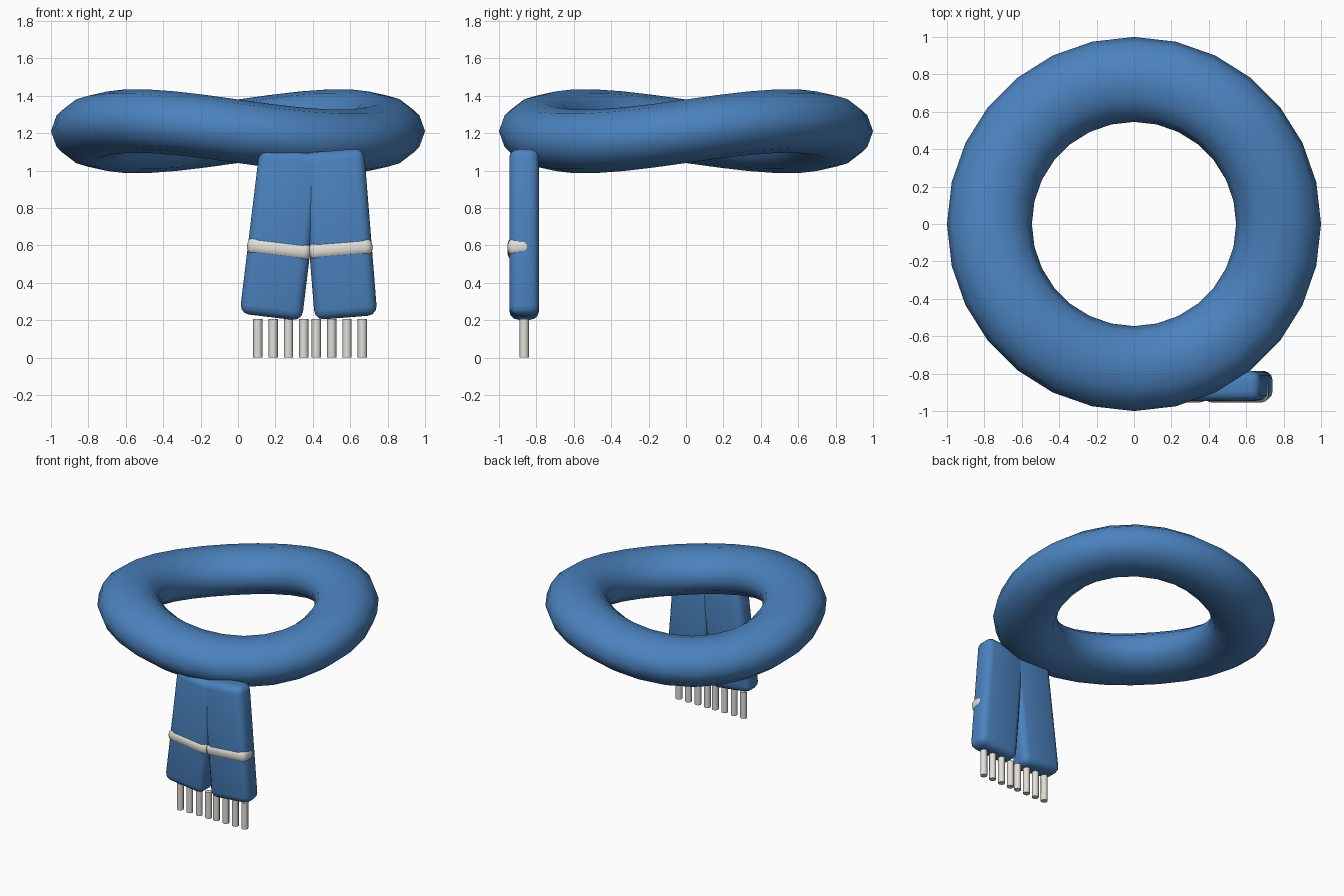
import bpy, bmesh, math
from mathutils import Matrix

if "Cube" in bpy.data.objects:
    bpy.data.objects.remove(bpy.data.objects["Cube"])

def material(name, rgb):
    m = bpy.data.materials.new(name)
    m.diffuse_color = (*rgb, 1)
    m.use_nodes = True
    m.node_tree.nodes["Principled BSDF"].inputs["Base Color"].default_value = m.diffuse_color
    return m

BLUE = material("blue wool", (0.07, 0.225, 0.52))
CREAM = material("pale trim", (0.76, 0.74, 0.69))

def make(name, bm, mat, angle=180):
    bmesh.ops.recalc_face_normals(bm, faces=bm.faces)
    me = bpy.data.meshes.new(name)
    bm.to_mesh(me)
    bm.free()
    ob = bpy.data.objects.new(name, me)
    bpy.context.collection.objects.link(ob)
    me.materials.append(mat)
    bpy.ops.object.select_all(action='DESELECT')
    ob.select_set(True)
    bpy.context.view_layer.objects.active = ob
    bpy.ops.object.shade_smooth_by_angle(angle=math.radians(angle))
    return ob

def rounded_box(name, size, matrix, bevel, mat):
    bm = bmesh.new()
    bmesh.ops.create_cube(bm, size=1, matrix=Matrix.Diagonal((*size, 1)))
    bmesh.ops.bevel(bm, geom=bm.edges[:], offset=bevel, segments=3,
                    profile=0.5, affect='EDGES')
    bm.transform(matrix)
    return make(name, bm, mat, 40)

# Neck loop: flattened tube that waves up and down twice round the circle
N, M = 28, 12
bm = bmesh.new()
rings = []
for i in range(N):
    a = 2 * math.pi * i / N
    ring = []
    for j in range(M):
        b = 2 * math.pi * j / M
        r = 0.773 + 0.227 * math.cos(b)
        z = 1.21 + 0.055 * math.sin(2 * a) + 0.17 * math.sin(b)
        ring.append(bm.verts.new((r * math.cos(a), r * math.sin(a), z)))
    rings.append(ring)
for i in range(N):
    p, q = rings[i], rings[(i + 1) % N]
    for j in range(M):
        k = (j + 1) % M
        bm.faces.new((p[j], q[j], q[k], p[k]))
make("neck_loop", bm, BLUE)

# Two hanging tails, each with a stripe and a row of tassels
for side, x, tilt in (("left", 0.229, 0.12), ("right", 0.542, -0.08)):
    place = Matrix.Translation((x, -0.865, 0.66)) @ Matrix.Rotation(tilt, 4, 'Y')
    rounded_box(f"{side}_tail", (0.335, 0.16, 0.895), place, 0.05, BLUE)
    rounded_box(f"{side}_stripe", (0.343, 0.128, 0.095),
                place @ Matrix.Translation((0, -0.025, -0.08)), 0.038, CREAM)
    for i in range(4):
        bm = bmesh.new()
        bmesh.ops.create_cone(bm, cap_ends=True, segments=8, radius1=0.025,
                              radius2=0.025, depth=0.205,
                              matrix=Matrix.Translation((x + (i - 1.5) * 0.082, -0.865, 0.1025)))
        make(f"{side}_tassel_{i + 1}", bm, CREAM, 50)
